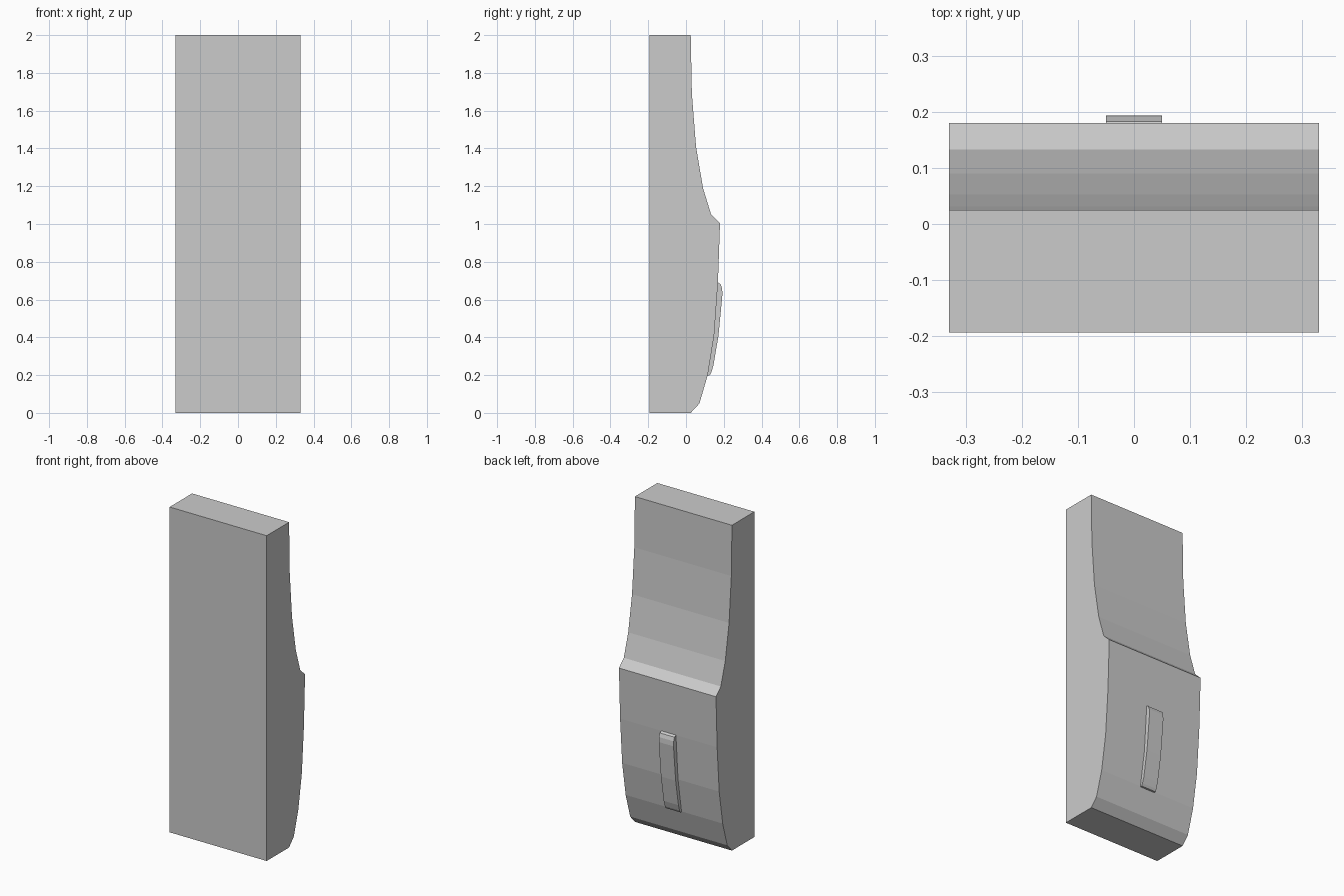
import bpy, bmesh

if "Cube" in bpy.data.objects:
    bpy.data.objects.remove(bpy.data.objects["Cube"])


def extrude_profile(name, profile, half_width):
    """Extrude a closed (y, z) outline symmetrically along x."""
    bm = bmesh.new()
    face = bm.faces.new([bm.verts.new((-half_width, y, z)) for y, z in profile])
    result = bmesh.ops.extrude_face_region(bm, geom=[face])
    verts = [v for v in result["geom"] if isinstance(v, bmesh.types.BMVert)]
    bmesh.ops.translate(bm, verts=verts, vec=(2 * half_width, 0, 0))
    bmesh.ops.recalc_face_normals(bm, faces=bm.faces)
    mesh = bpy.data.meshes.new(name)
    bm.to_mesh(mesh)
    bm.free()
    obj = bpy.data.objects.new(name, mesh)
    bpy.context.collection.objects.link(obj)
    return obj


BACK = -0.193

# Main slab: flat front, concave upper rear, bulging lower rear
lower = [(0.025, 0), (0.071, 0.05), (0.115, 0.2), (0.149, 0.41), (0.169, 0.69)]
upper = [(0.18, 1.005), (0.133, 1.05), (0.09, 1.19), (0.053, 1.41),
         (0.031, 1.69), (0.025, 2)]
extrude_profile("body", [(BACK, 0)] + lower + upper + [(BACK, 2)], 0.33)

# Narrow raised rib following the lower bulge, slightly embedded
outer = [(0.115, 0.197), (0.125, 0.198), (0.133, 0.212), (0.145, 0.25),
         (0.172, 0.41), (0.193, 0.63), (0.191, 0.66), (0.183, 0.682), (0.169, 0.69)]
inner = [(0.159, 0.69), (0.139, 0.41), (0.105, 0.2)]
extrude_profile("rear_rib", outer + inner, 0.05)
